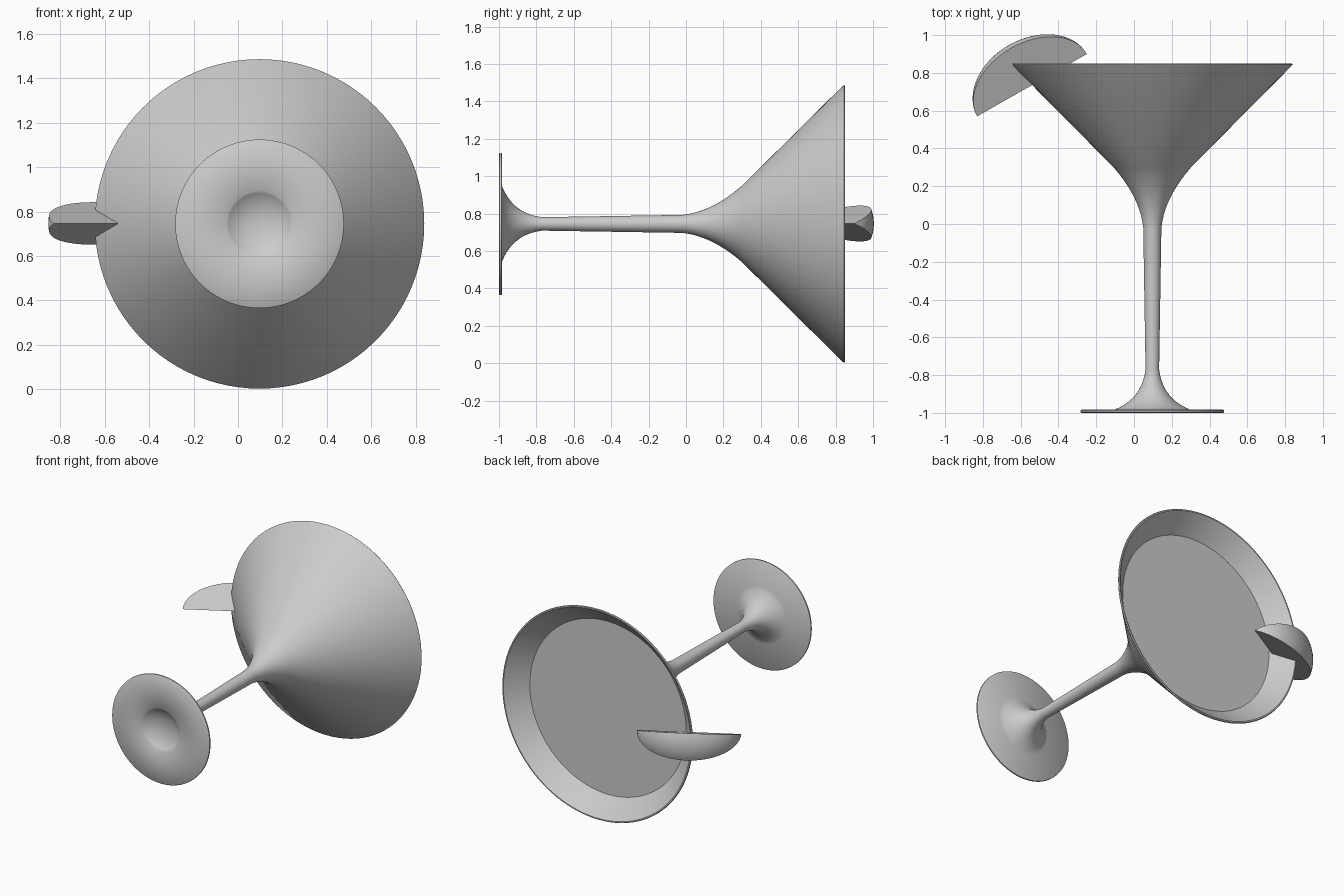
import bpy, bmesh, math
from mathutils import Vector, Matrix

cube = bpy.data.objects.get("Cube")
if cube:
    bpy.data.objects.remove(cube, do_unlink=True)

GREY = (0.6, 0.6, 0.6, 1)
mat = bpy.data.materials.new("plain grey")
mat.use_nodes = True
mat.diffuse_color = GREY
mat.node_tree.nodes["Principled BSDF"].inputs["Base Color"].default_value = GREY

AXIS = Vector((0.097, 0, 0.745))   # the glass lies along y through this point


def finish(name, bm, matrix, angle):
    bmesh.ops.remove_doubles(bm, verts=bm.verts, dist=0.0005)
    bmesh.ops.recalc_face_normals(bm, faces=bm.faces)
    mesh = bpy.data.meshes.new(name)
    bm.to_mesh(mesh)
    bm.free()
    mesh.materials.append(mat)
    ob = bpy.data.objects.new(name, mesh)
    bpy.context.collection.objects.link(ob)
    ob.matrix_world = matrix
    bpy.ops.object.select_all(action='DESELECT')
    ob.select_set(True)
    bpy.context.view_layer.objects.active = ob
    bpy.ops.object.shade_smooth_by_angle(angle=math.radians(angle))


def lathe(name, profile, steps=96):
    """Spin (radius, y) points about the y axis."""
    bm = bmesh.new()
    verts = [bm.verts.new((r, y, 0)) for r, y in profile]
    edges = [bm.edges.new(pair) for pair in zip(verts, verts[1:])]
    bmesh.ops.spin(bm, geom=verts + edges, cent=(0, 0, 0), axis=(0, 1, 0),
                   angle=math.tau, steps=steps, use_duplicate=False)
    finish(name, bm, Matrix.Translation(AXIS), 40)


def bend(a, b, c, n=10):
    """Smooth curve from a to c pulled towards b."""
    a, b, c = Vector(a), Vector(b), Vector(c)
    return [tuple(a * (1 - t) ** 2 + b * 2 * t * (1 - t) + c * t * t)
            for t in (i / n for i in range(n + 1))]


# Glass: hollowed foot, flared stem, conical bowl and thin rim
dimple = bend((0, -0.95), (0.09, -0.95), (0.15, -1))
foot = [(0.375, -1), (0.38, -0.996), (0.38, -0.987), (0.375, -0.983)]
flare = bend((0.20, -0.983), (0.055, -0.925), (0.036, -0.77))
bowl = bend((0.048, -0.02), (0.065, 0.14), (0.205, 0.3))
rim = [(0.738, 0.838), (0.742, 0.845), (0.738, 0.851), (0.73, 0.851), (0.724, 0.845)]
lathe("glass", dimple + foot + flare + bowl + rim + [(0.20, 0.32), (0, 0.2)])

# Drink: flat disc filling the bowl
lathe("drink", [(0, 0.73), (0.612, 0.73), (0.20, 0.33), (0, 0.25)])

# Fruit wedge: straight inner edge, two flat sides, rounded rind
LENGTH, DEPTH, SPREAD = 0.334, 0.245, math.radians(23)
bm = bmesh.new()
rows = []
for i in range(33):
    a = math.pi * i / 32
    along, out = -LENGTH * math.cos(a), DEPTH * math.sin(a)
    row = [(along, 0, 0)]
    for j in range(13):
        t = SPREAD * (j / 6 - 1)
        row.append((along, out * math.cos(t), out * math.sin(t)))
    rows.append([bm.verts.new(p) for p in row])
for r, s in zip(rows, rows[1:]):
    for k in range(len(r)):
        m = (k + 1) % len(r)
        bm.faces.new((r[k], r[m], s[m], s[k]))
bmesh.ops.dissolve_degenerate(bm, edges=bm.edges, dist=0.0005)
place = Matrix.Translation((-0.54, 0.735, 0.747)) @ Matrix.Rotation(math.radians(29.6), 4, 'Z')
finish("fruit_wedge", bm, place, 40)
